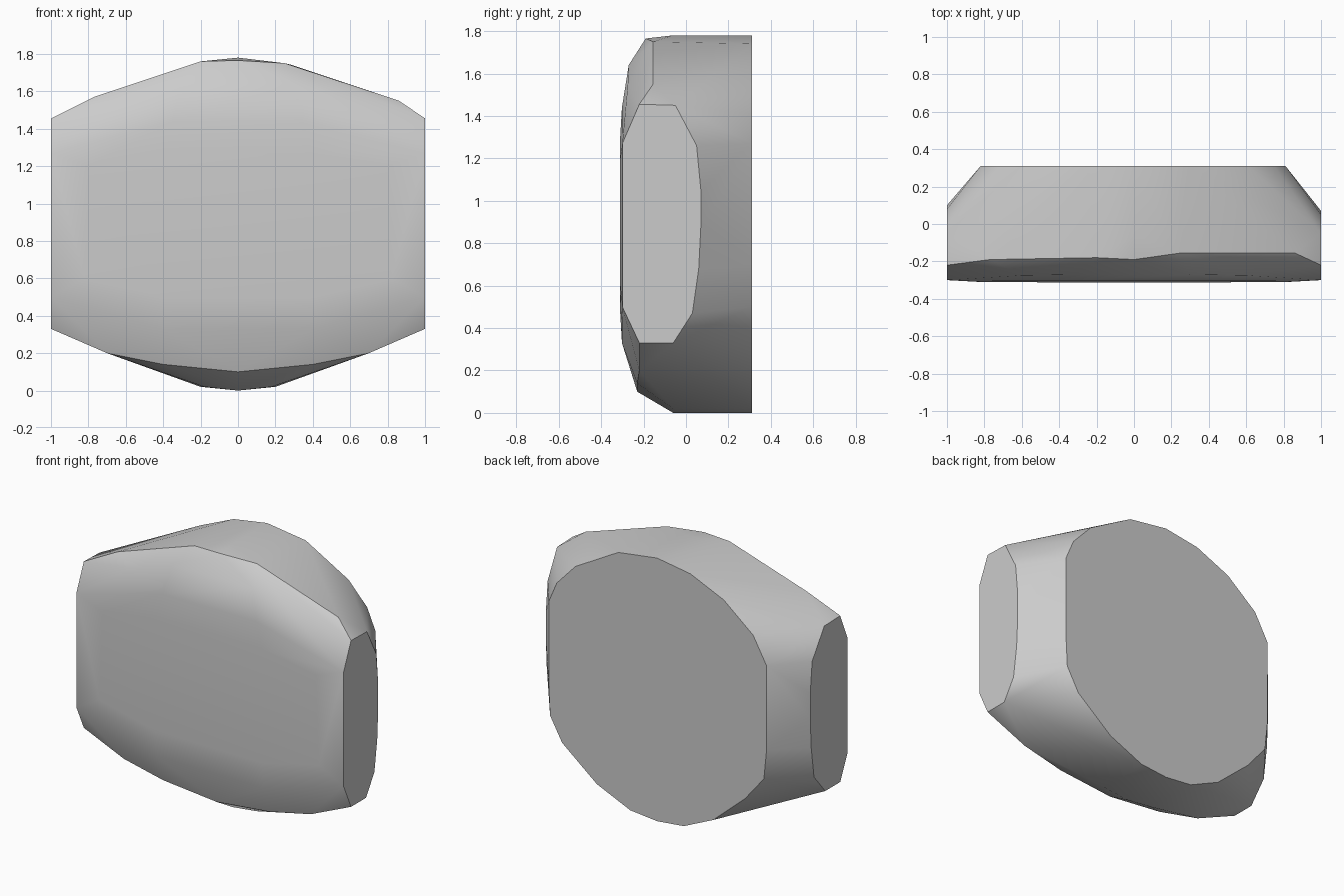
import bpy, bmesh, math

cube = bpy.data.objects.get("Cube")
if cube:
    bpy.data.objects.remove(cube, do_unlink=True)


def make_material(name, value):
    mat = bpy.data.materials.new(name)
    mat.use_nodes = True
    colour = (value, value, value, 1)
    mat.diffuse_color = colour
    mat.node_tree.nodes["Principled BSDF"].inputs["Base Color"].default_value = colour
    return mat


points = []

# Flat back: rounded outline (x, z)
back = [(0, 1.78), (.29, 1.74), (.61, 1.56), (.75, 1.41), (.81, 1.27),
        (.81, .7), (.8, .5), (.71, .34), (.45, .13), (.2, .02), (0, 0),
        (-.2, .02), (-.42, .12), (-.66, .33), (-.8, .5), (-.82, .7),
        (-.82, 1.27), (-.72, 1.45), (-.5, 1.63), (-.25, 1.74)]
points += [(x, .31, z) for x, z in back]

# Flat end caps: narrow outline (y, z), slightly deeper on the right end
cap = [(-.3, 1.27), (-.22, 1.455), (-.05, 1.45), (.05, 1.26), (.07, 1.05),
       (.07, .88), (.06, .68), (.03, .47), (-.06, .33), (-.22, .33), (-.3, .5)]
for side, extra in ((1, 0), (-1, .03)):
    points += [(side, y + (extra if y > 0 else 0), z) for y, z in cap]

# Upper ridge between the top surface and the front bevel
points += [(-.77, -.19, 1.57), (-.2, -.18, 1.76), (0, -.19, 1.765),
           (.25, -.155, 1.75), (.86, -.155, 1.55), (0, -.06, 1.78)]

# Lower ridge, crown and front face rings, mirrored in x
half = [(0, -.23, .1), (.4, -.23, .14), (.7, -.22, .2), (.18, -.06, .02), (0, -.06, 0),
        (.3, -.27, 1.64), (.6, -.275, 1.54), (.35, -.302, 1.44), (.75, -.303, 1.33),
        (.4, -.302, .33), (.75, -.302, .43),
        (.8, -.31, 1.2), (.82, -.31, .6), (.4, -.312, 1.27), (.4, -.312, .5)]
for x, y, z in half:
    points += [(x, y, z), (-x, y, z)]

# Wrap a taut skin around the outlines
bm = bmesh.new()
for p in points:
    bm.verts.new(p)
bmesh.ops.remove_doubles(bm, verts=bm.verts[:], dist=.001)
bmesh.ops.convex_hull(bm, input=bm.verts[:])
loose = [v for v in bm.verts if not v.link_faces]
bmesh.ops.delete(bm, geom=loose, context='VERTS')
bmesh.ops.dissolve_limit(bm, angle_limit=math.radians(1),
                         verts=bm.verts[:], edges=bm.edges[:])
bmesh.ops.recalc_face_normals(bm, faces=bm.faces[:])

mesh = bpy.data.meshes.new("rounded_block")
bm.to_mesh(mesh)
bm.free()
block = bpy.data.objects.new("rounded_block", mesh)
bpy.context.collection.objects.link(block)
mesh.materials.append(make_material("light_grey", .6))

# Smooth the rounded bands, keep the cap and back edges crisp
bpy.ops.object.select_all(action='DESELECT')
block.select_set(True)
bpy.context.view_layer.objects.active = block
bpy.ops.object.shade_smooth_by_angle(angle=math.radians(32))
